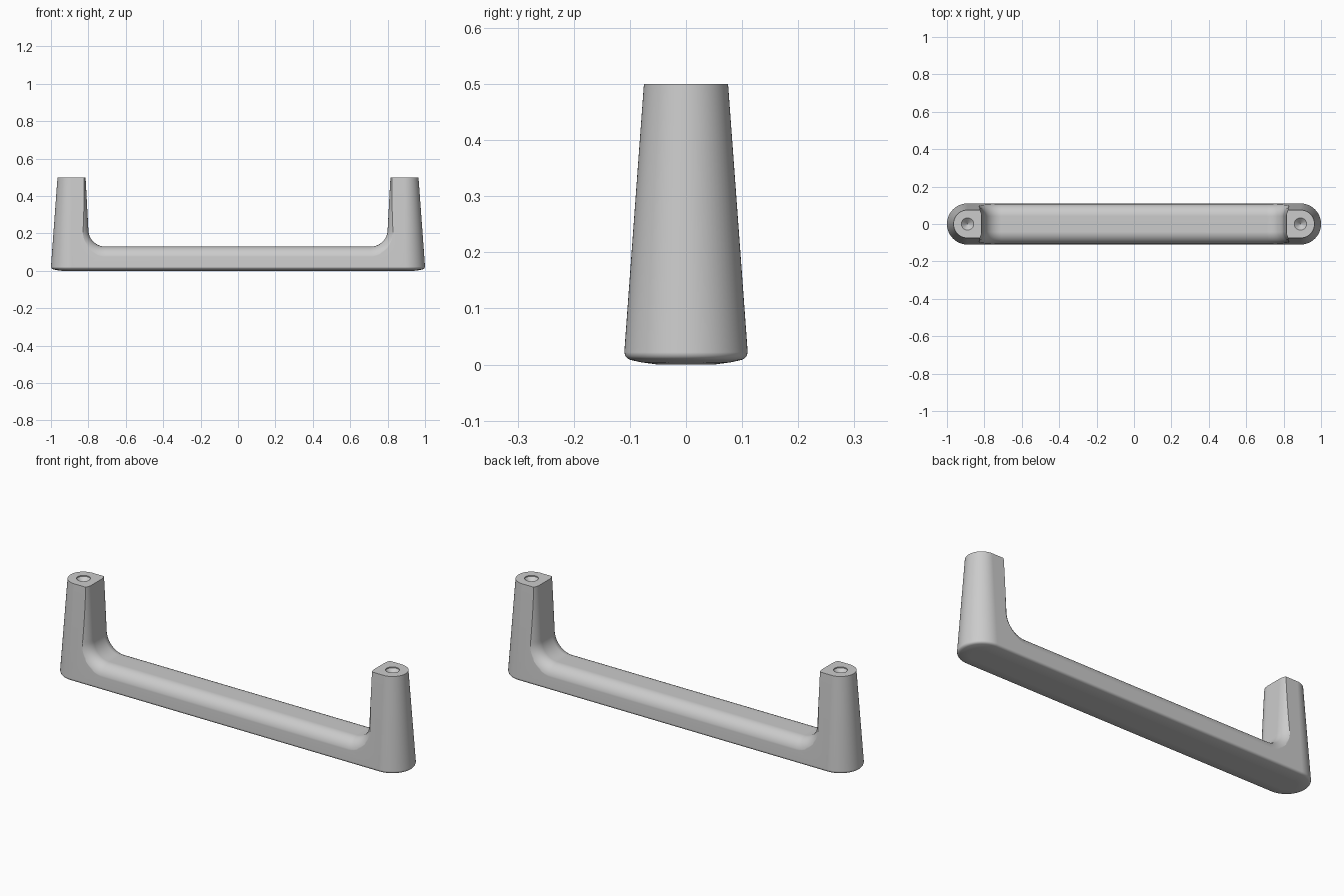
import bpy, bmesh, math

if "Cube" in bpy.data.objects:
    bpy.data.objects.remove(bpy.data.objects["Cube"])


def loft(name, loops):
    """Skin a stack of equal-length closed loops and cap both ends."""
    bm = bmesh.new()
    rings = [[bm.verts.new(p) for p in loop] for loop in loops]
    n = len(rings[0])
    for a, b in zip(rings, rings[1:]):
        for i in range(n):
            j = (i + 1) % n
            bm.faces.new((a[i], a[j], b[j], b[i]))
    bm.faces.new(rings[0][::-1])
    bm.faces.new(rings[-1])
    bmesh.ops.recalc_face_normals(bm, faces=bm.faces)
    mesh = bpy.data.meshes.new(name)
    bm.to_mesh(mesh)
    bm.free()
    obj = bpy.data.objects.new(name, mesh)
    bpy.context.collection.objects.link(obj)
    return obj


def stadium(inset, z, steps=32):
    """Slot outline with round ends, shrunk by inset."""
    r = 0.11 - inset
    pts = []
    for side, start in ((1, -math.pi / 2), (-1, math.pi / 2)):
        for i in range(steps + 1):
            a = start + math.pi * i / steps
            pts.append((side * 0.89 + r * math.cos(a), r * math.sin(a), z))
    return pts


def opening(y, d, steps=14):
    """Outline of the hand opening at depth y, grown outward by d."""
    half = [(0.8204 + d, 0.6)]
    for i in range(steps + 1):
        a = -math.pi / 2 * i / steps
        r = 0.09 + d
        half.append((0.71 + r * math.cos(a), 0.22 + r * math.sin(a)))
    outline = half + [(-x, z) for x, z in reversed(half)]
    return [(x, y, z) for x, z in outline]


# Tapered solid body with a softly crowned underside
handle = loft("pull_handle", [stadium(i, z) for i, z in (
    (0.06, 0.0), (0.03, 0.004), (0.012, 0.008), (0.006, 0.0105),
    (0.002, 0.015), (0.0, 0.022), (0.035, 0.5))])

# Hand opening, flared at the sides so the grip comes out rounded
W, R = 0.107, 0.065
right = [(W - R + R * math.sin(a), R - R * math.cos(a))
         for a in (math.pi / 2 * i / 12 for i in range(13))] + [(0.2, R)]
section = [(-y, d) for y, d in reversed(right)] + right
cutters = [loft("opening_cutter", [opening(y, d) for y, d in section])]

# Conical screw holes in the leg tops
for x in (-0.89, 0.89):
    rings = []
    for r, z in ((0.001, 0.465), (0.033, 0.495), (0.033, 0.55)):
        rings.append([(x + r * math.cos(k * math.tau / 32),
                       r * math.sin(k * math.tau / 32), z) for k in range(32)])
    cutters.append(loft("screw_hole_cutter", rings))

bpy.context.view_layer.objects.active = handle
handle.select_set(True)
for cutter in cutters:
    cutter.hide_render = True
    mod = handle.modifiers.new("cut", 'BOOLEAN')
    mod.operation = 'DIFFERENCE'
    mod.solver = 'EXACT'
    mod.object = cutter
    bpy.ops.object.modifier_apply(modifier=mod.name)
    bpy.data.objects.remove(cutter)

# Smooth shading that keeps the leg corners crisp
bpy.ops.object.shade_smooth_by_angle(angle=math.radians(30))
weighted = handle.modifiers.new("weighted_normals", 'WEIGHTED_NORMAL')
weighted.keep_sharp = True
